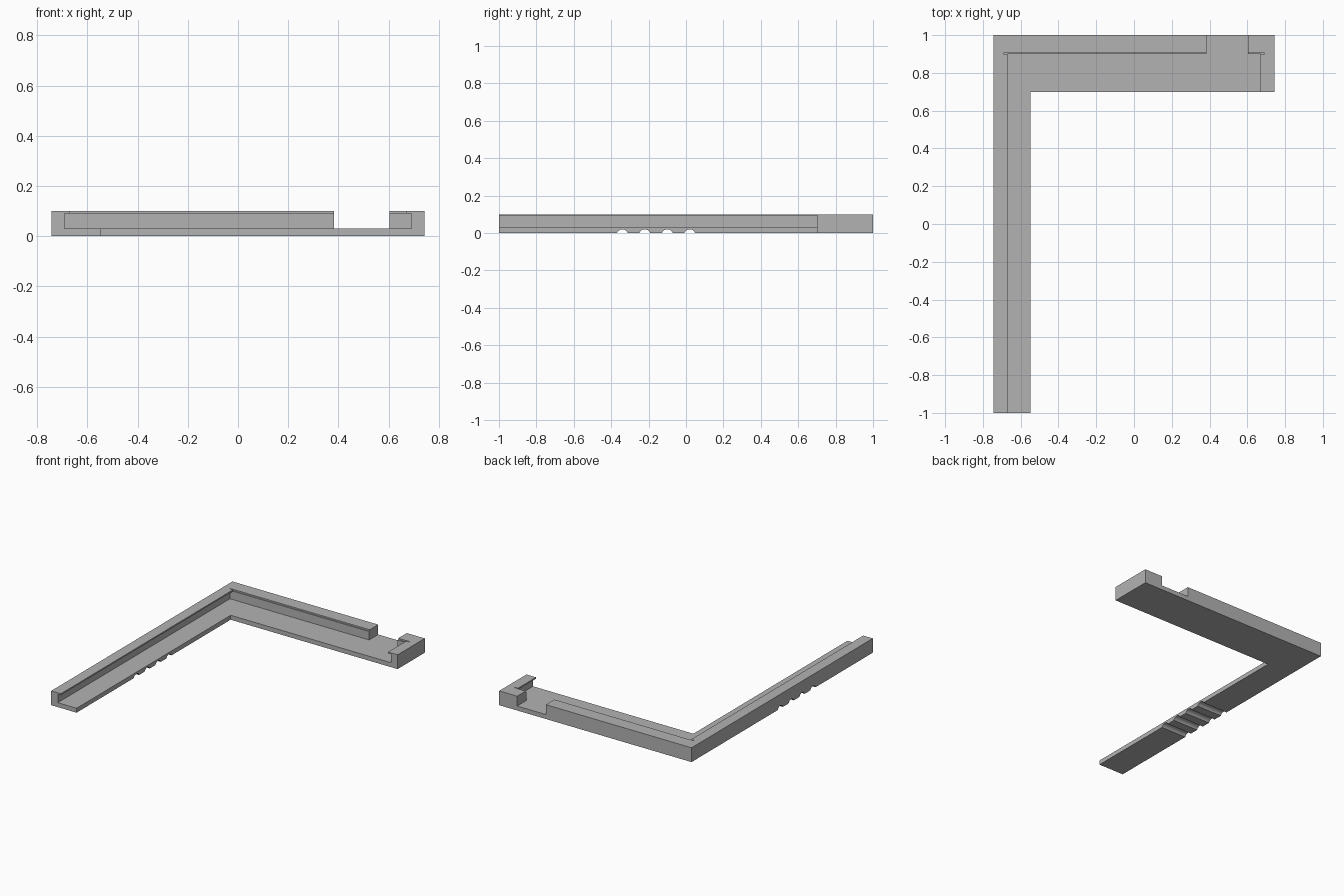
import bpy
import bmesh
from mathutils import Matrix

cube = bpy.data.objects.get("Cube")
if cube:
    bpy.data.objects.remove(cube, do_unlink=True)

grey = bpy.data.materials.new("light_grey")
grey.use_nodes = True
grey.diffuse_color = (0.45, 0.45, 0.45, 1)
grey.node_tree.nodes["Principled BSDF"].inputs["Base Color"].default_value = grey.diffuse_color

HALF, INNER, LIP = 0.743, 0.692, 0.669   # outer edge, pocket wall, lip edge (x)
FLOOR, LIP_Z, TOP = 0.031, 0.09, 0.1     # pocket floor, lip underside, rim


def add_object(name, bm):
    bmesh.ops.recalc_face_normals(bm, faces=bm.faces)
    mesh = bpy.data.meshes.new(name)
    bm.to_mesh(mesh)
    bm.free()
    mesh.materials.append(grey)
    obj = bpy.data.objects.new(name, mesh)
    bpy.context.collection.objects.link(obj)
    return obj


def cut(target, bm):
    cutter = add_object("cutter", bm)
    cutter.hide_render = True
    mod = target.modifiers.new("cut", 'BOOLEAN')
    mod.operation = 'DIFFERENCE'
    mod.solver = 'EXACT'
    mod.object = cutter
    bpy.context.view_layer.objects.active = target
    bpy.ops.object.modifier_apply(modifier=mod.name)
    bpy.data.objects.remove(cutter, do_unlink=True)


def box(x, y, z):
    bm = bmesh.new()
    bmesh.ops.create_cube(bm, size=1)
    for v in bm.verts:
        v.co = [r[0] if c < 0 else r[1] for c, r in zip(v.co, (x, y, z))]
    return bm


# L-shaped solid body
bm = bmesh.new()
outline = [(-HALF, -1), (-0.547, -1), (-0.547, 0.7), (HALF, 0.7), (HALF, 1), (-HALF, 1)]
face = bm.faces.new([bm.verts.new((x, y, 0)) for x, y in outline])
extruded = bmesh.ops.extrude_face_region(bm, geom=[face])["geom"]
bmesh.ops.translate(bm, vec=(0, 0, TOP),
                    verts=[v for v in extruded if isinstance(v, bmesh.types.BMVert)])
frame = add_object("corner_frame", bm)

# Pocket under the side lips, and the narrower opening above it
cut(frame, box((-INNER, INNER), (-1.1, 0.9), (FLOOR, LIP_Z)))
cut(frame, box((-LIP, LIP), (-1.1, 0.9), (0.08, 0.15)))
# Fine ledge along the back wall
cut(frame, box((-INNER, INNER), (0.899, 0.906), (LIP_Z, 0.15)))
# Gap in the back wall
cut(frame, box((0.383, 0.604), (0.85, 1.1), (FLOOR, 0.15)))

# Round grooves across the underside of the long arm
for i in range(4):
    bm = bmesh.new()
    bmesh.ops.create_cone(bm, cap_ends=True, segments=32, radius1=0.031, radius2=0.031, depth=0.4)
    bmesh.ops.transform(bm, verts=bm.verts, matrix=Matrix.Translation(
        (-0.65, -0.34 + 0.12 * i, -0.011)) @ Matrix.Rotation(1.570796, 4, 'Y'))
    cut(frame, bm)
